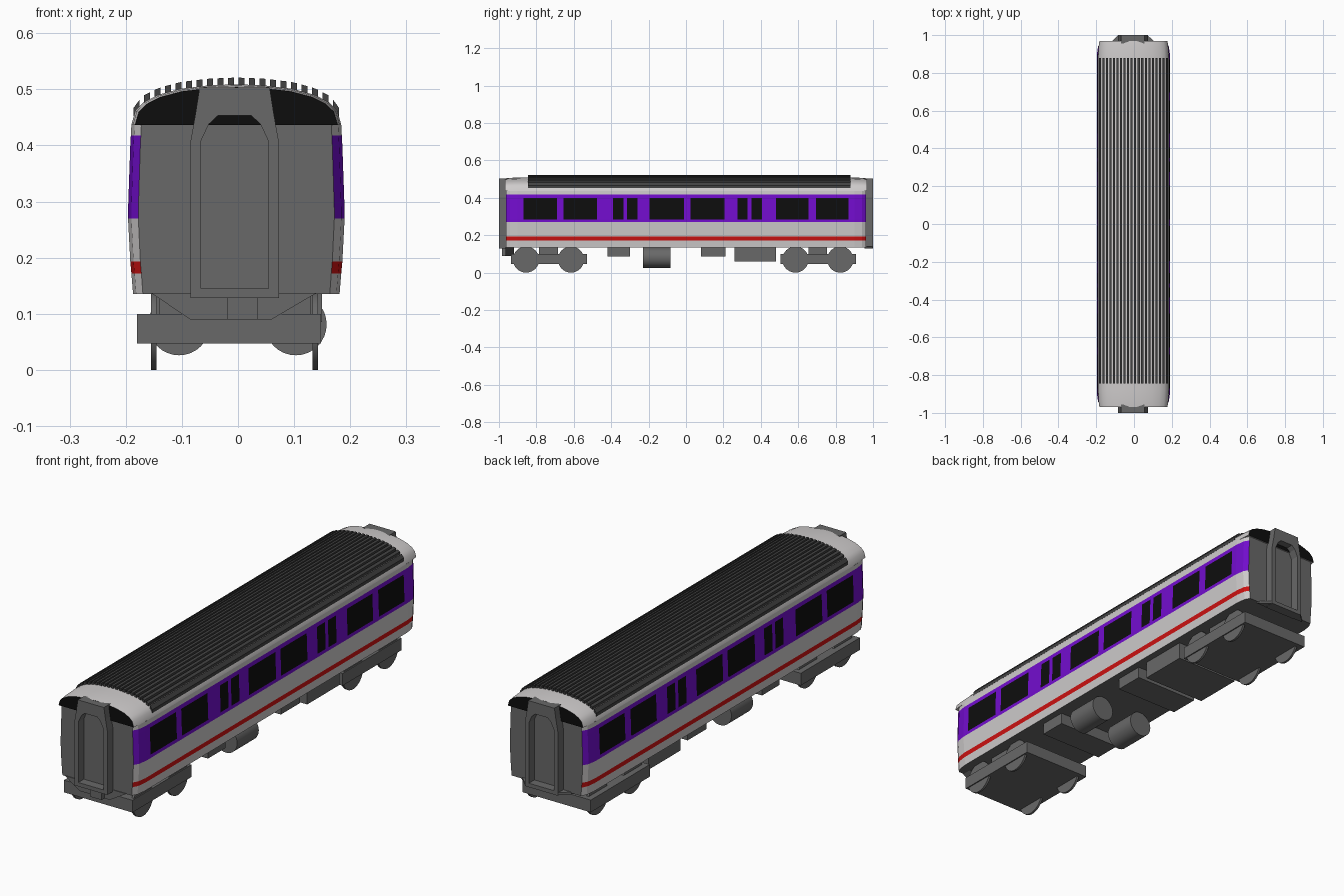
import bpy, bmesh, math

if "Cube" in bpy.data.objects:
    bpy.data.objects.remove(bpy.data.objects["Cube"])

def mat(name, r, g, b):
    m = bpy.data.materials.new(name)
    m.diffuse_color = (r, g, b, 1)
    m.use_nodes = True
    m.node_tree.nodes["Principled BSDF"].inputs["Base Color"].default_value = m.diffuse_color
    return m

WHITE = mat("light_grey", 0.62, 0.60, 0.60)
PURPLE = mat("purple", 0.17, 0.004, 0.62)
RED = mat("red", 0.62, 0.006, 0.006)
BLACK = mat("black", 0.004, 0.004, 0.004)
GREY = mat("mid_grey", 0.14, 0.14, 0.14)
DARK = mat("dark_grey", 0.055, 0.055, 0.055)
CX = -0.003   # body centre line
GX = -0.006   # gangway centre line
BX = -0.016   # bogie centre line

def finish(name, bm, mats, smooth=False):
    bmesh.ops.recalc_face_normals(bm, faces=bm.faces)
    me = bpy.data.meshes.new(name)
    bm.to_mesh(me)
    bm.free()
    for m in mats:
        me.materials.append(m)
    ob = bpy.data.objects.new(name, me)
    bpy.context.collection.objects.link(ob)
    if smooth:
        bpy.ops.object.select_all(action='DESELECT')
        ob.select_set(True)
        bpy.context.view_layer.objects.active = ob
        bpy.ops.object.shade_smooth_by_angle(angle=math.radians(35))
    return ob

def add_box(bm, x0, x1, y0, y1, z0, z1):
    r = bmesh.ops.create_cube(bm, size=1)
    for v in r["verts"]:
        v.co = ((x0 + x1) / 2 + v.co.x * (x1 - x0),
                (y0 + y1) / 2 + v.co.y * (y1 - y0),
                (z0 + z1) / 2 + v.co.z * (z1 - z0))

def box(name, *dims):
    bm = bmesh.new()
    add_box(bm, *dims)
    return finish(name, bm, [GREY])

def cylinder(name, loc, r, depth, axis, seg=32):
    bm = bmesh.new()
    bmesh.ops.create_cone(bm, cap_ends=True, segments=seg, radius1=r, radius2=r, depth=depth)
    ob = finish(name, bm, [GREY], True)
    ob.location = loc
    ob.rotation_euler = {'X': (0, math.pi / 2, 0), 'Y': (math.pi / 2, 0, 0), 'Z': (0, 0, 0)}[axis]
    return ob

def loft(rings):
    """Closed skin through equal-length rings of points, capped at both ends."""
    bm = bmesh.new()
    vs = [[bm.verts.new(p) for p in ring] for ring in rings]
    n = len(vs[0])
    for a, b in zip(vs, vs[1:]):
        for i in range(n):
            bm.faces.new((a[i], a[(i + 1) % n], b[(i + 1) % n], b[i]))
    bm.faces.new(vs[0])
    bm.faces.new(vs[-1])
    bm.normal_update()
    return bm

def interp(pts, t):
    for (a, fa), (b, fb) in zip(pts, pts[1:]):
        if t <= b:
            return fa + (fb - fa) * max(0, t - a) / (b - a)
    return pts[-1][1]

# Body walls: skin cut at every window edge, coloured by height
windows = [(-0.87, -0.69), (-0.655, -0.475), (-0.39, -0.335), (-0.315, -0.26), (-0.195, -0.01),
           (0.025, 0.205), (0.275, 0.33), (0.35, 0.405), (0.48, 0.655), (0.695, 0.87)]
side = [(0.184, 0.135), (0.187, 0.172), (0.189, 0.193), (0.193, 0.27), (0.193, 0.285),
        (0.189, 0.40), (0.188, 0.418), (0.187, 0.437)]
taper = [(0, 1), (0.90, 1), (0.94, 0.97), (0.962, 0.905)]
ys = sorted([e for w in windows for e in w] + [s * a for s in (-1, 1) for a in (0.90, 0.94, 0.962)])
profile = side + [(-x, z) for x, z in reversed(side)]
bm = loft([[(CX + x * interp(taper, abs(y)), y, z) for x, z in profile] for y in ys])
bm.normal_update()
for f in bm.faces:
    c = f.calc_center_median()
    if abs(c.y) > 0.961 or abs(c.x) < 0.05:
        f.material_index = 4
    elif 0.172 < c.z < 0.193:
        f.material_index = 2
    elif 0.285 < c.z < 0.40 and any(a < c.y < b for a, b in windows):
        f.material_index = 3
    elif 0.27 < c.z < 0.418:
        f.material_index = 1
finish("body_walls", bm, [WHITE, PURPLE, RED, BLACK, GREY])

# Roof: arched shell with black end faces
arch = [(0, 0.509), (0.05, 0.507), (0.1, 0.501), (0.14, 0.490), (0.165, 0.477), (0.18, 0.462), (0.187, 0.437)]
half = [(x, z) for x, z in reversed(arch)]
roof_profile = half + [(-x, z) for x, z in arch[1:]]
stations = [(-0.968, 0.965, 0.93), (-0.94, 0.985, 0.97), (-0.88, 1, 1), (0.88, 1, 1), (0.94, 0.985, 0.97), (0.968, 0.965, 0.93)]
bm = loft([[(CX + x * s, y, 0.435 + (z - 0.435) * h) for x, z in roof_profile] for y, s, h in stations])
for f in bm.faces:
    if abs(f.calc_center_median().y) > 0.967:
        f.material_index = 1
finish("roof", bm, [WHITE, BLACK], True)

# Roof ribs: long bars following the arch
bm = bmesh.new()
count, pitch, w = 20, 0.0187, 0.0055
for i in range(count):
    x = (i - (count - 1) / 2) * pitch
    zc = interp(arch, abs(x))
    r = bmesh.ops.create_cube(bm, size=1)
    for v in r["verts"]:
        px = x + v.co.x * 2 * w
        pz = interp(arch, min(abs(px), 0.182)) + 0.012 if v.co.z > 0 else zc - 0.012
        v.co = (CX + px, 0.0175 + v.co.y * 1.725, pz)
finish("roof_ribs", bm, [DARK])

# Gangway frames at both ends, open in the middle
outer = [(0.079, 0.128), (0.079, 0.405), (0.070, 0.455), (0.0625, 0.503)]
inner = [(0.060, 0.145), (0.060, 0.408), (0.046, 0.438), (0.030, 0.453)]
outer += [(-x, z) for x, z in reversed(outer)]
inner += [(-x, z) for x, z in reversed(inner)]
for s, label in ((-1, "front"), (1, "back")):
    bm = bmesh.new()
    rings = [[bm.verts.new((GX + x, s * y, z)) for x, z in p]
             for p, y in ((outer, 0.955), (outer, 1.0), (inner, 1.0), (inner, 0.955))]
    for k in range(4):
        a, b = rings[k], rings[(k + 1) % 4]
        for i in range(8):
            j = (i + 1) % 8
            bm.faces.new((a[i], a[j], b[j], b[i]))
    finish(label + "_gangway_frame", bm, [GREY])

# Front apron and coupler, rear step plate
apron = [(-0.155, 0.137), (0.140, 0.137), (0.060, 0.090), (-0.085, 0.090)]
finish("front_apron", loft([[(x, y, z) for x, z in apron] for y in (-0.965, -0.92)]), [GREY])
box("front_coupler", -0.02, 0.035, -0.985, -0.92, 0.09, 0.13)
step = [(-0.13, 0.955), (0.12, 0.955), (0.073, 0.998), (-0.085, 0.998)]
finish("back_step", loft([[(x, y, z) for x, y in step] for z in (0.13, 0.14)]), [GREY])

# Bogies: frame, pivot and four wheels
for label, y in (("front", -0.735), ("back", 0.705)):
    box(label + "_bogie_frame", BX - 0.164, BX + 0.164, y - 0.2, y + 0.205, 0.047, 0.10)
    box(label + "_bogie_pivot", -0.14, 0.13, y - 0.05, y + 0.05, 0.09, 0.14)
    for dy in (-0.12, 0.12):
        for x in (-0.150, 0.138):
            cylinder(label + "_wheel", (x, y + dy, 0.07), 0.07, 0.01, 'X')

# Underfloor equipment
box("small_equipment_box", -0.155, 0.15, -0.42, -0.30, 0.085, 0.14)
box("middle_equipment_box", -0.155, 0.15, 0.08, 0.21, 0.085, 0.14)
box("large_equipment_box", -0.155, 0.15, 0.26, 0.48, 0.06, 0.14)
for x in (-0.105, 0.103):
    cylinder("tank", (x, -0.157, 0.081), 0.055, 0.148, 'Y')
